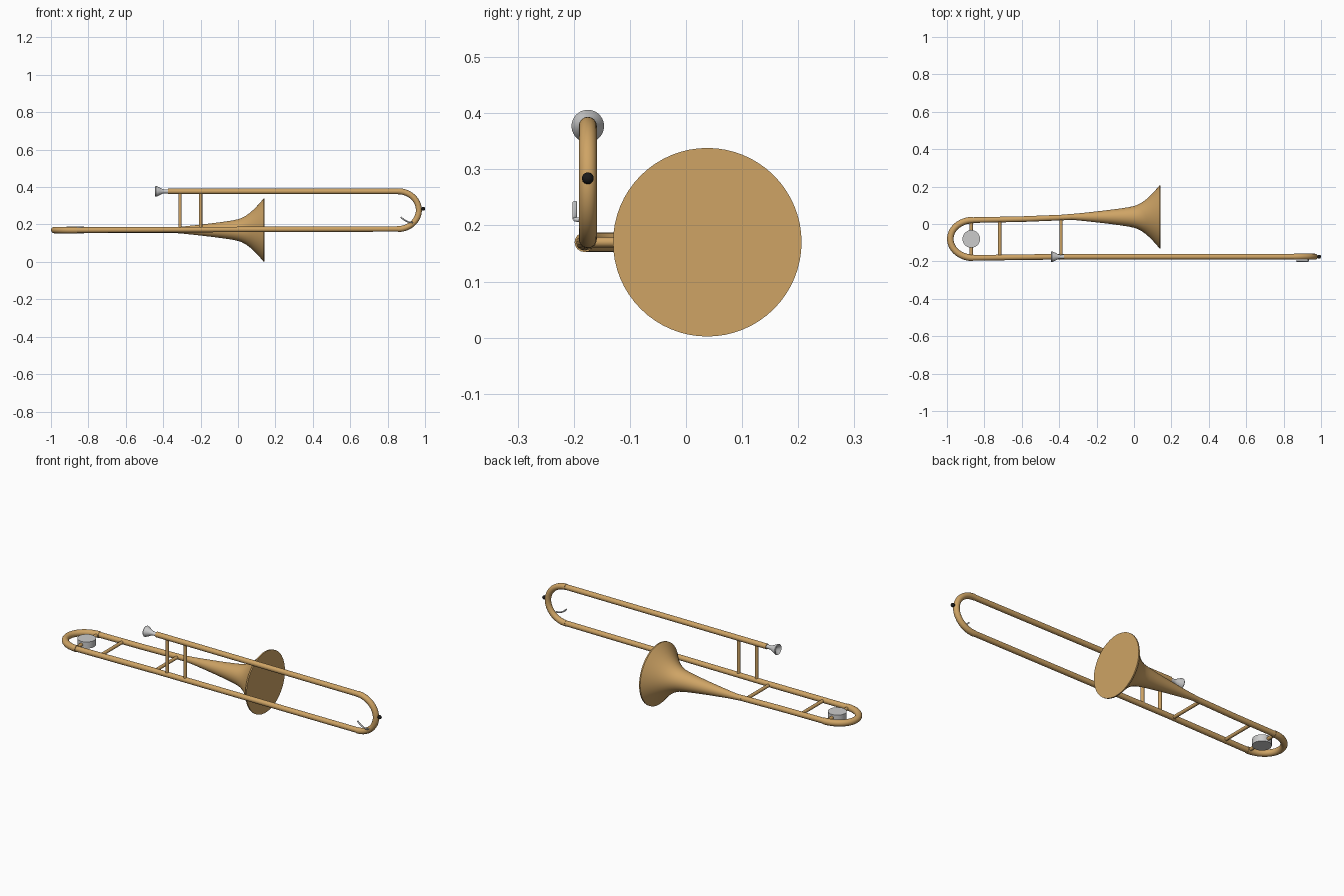
import bpy, bmesh, math
from mathutils import Vector

if "Cube" in bpy.data.objects:
    bpy.data.objects.remove(bpy.data.objects["Cube"])


def material(name, color):
    m = bpy.data.materials.new(name)
    m.diffuse_color = color
    m.use_nodes = True
    m.node_tree.nodes["Principled BSDF"].inputs["Base Color"].default_value = m.diffuse_color
    return m


BRASS = material("brass", (0.62, 0.37, 0.13, 1))
BLACK = material("black_rubber", (0.01, 0.01, 0.01, 1))


def add(name, mesh, mat=None):
    ob = bpy.data.objects.new(name, mesh)
    bpy.context.collection.objects.link(ob)
    if mat:
        mesh.materials.clear()
        mesh.materials.append(mat)
    return ob


def tube(name, points, radius, mat=BRASS):
    """Round capped tube swept along points."""
    cu = bpy.data.curves.new(name, 'CURVE')
    cu.dimensions = '3D'
    cu.bevel_depth = radius
    cu.bevel_resolution = 6
    cu.use_fill_caps = True
    sp = cu.splines.new('POLY')
    sp.points.add(len(points) - 1)
    for p, co in zip(sp.points, points):
        p.co = (*co, 1)
    tmp = bpy.data.objects.new(name + "_path", cu)
    bpy.context.collection.objects.link(tmp)
    bpy.context.view_layer.update()
    mesh = bpy.data.meshes.new_from_object(tmp)
    bpy.data.objects.remove(tmp)
    return add(name, mesh, mat)


def lathe(name, profile, y, z, mat=None, segments=64):
    """Revolve (x, radius) pairs about an axis parallel to x."""
    bm = bmesh.new()
    vs = [bm.verts.new((x, y, z + r)) for x, r in profile]
    es = [bm.edges.new(pair) for pair in zip(vs, vs[1:])]
    bmesh.ops.spin(bm, geom=vs + es, cent=(0, y, z), axis=(1, 0, 0),
                   angle=2 * math.pi, steps=segments)
    bmesh.ops.remove_doubles(bm, verts=bm.verts, dist=1e-5)
    bmesh.ops.recalc_face_normals(bm, faces=bm.faces)
    mesh = bpy.data.meshes.new(name)
    bm.to_mesh(mesh)
    bm.free()
    return add(name, mesh, mat)


def half_turn(start, depth, half, steps=28):
    """Offsets (along, across) of a half ellipse, from +half to -half."""
    return [(start + depth * math.sin(math.pi * i / steps),
             half * math.cos(math.pi * i / steps)) for i in range(steps + 1)]


SY, LOW, HIGH = -0.175, 0.172, 0.377   # slide plane and tube heights
BY = 0.038                             # bell axis

# Hand slide: two long tubes and the end bow
tube("upper_slide_tube", [(-0.375, SY, HIGH), (0.86, SY, HIGH)], 0.0145)
tube("lower_slide_tube", [(-0.42, SY, LOW), (0.86, SY, LOW + 0.004)], 0.0145)
tube("slide_bow", [(a, SY, 0.2765 + b) for a, b in half_turn(0.855, 0.112, 0.101)], 0.016)

# Tuning bow at the rear, with its two legs
tube("tuning_bow", [(-a, -0.08 + b, 0.17) for a, b in half_turn(0.86, 0.122, 0.101)], 0.0175)
tube("bell_leg", [(-0.86, 0.021, 0.17), (-0.6, 0.026, 0.17), (-0.30, BY, 0.17)], 0.015)
tube("slide_leg", [(-0.86, -0.181, 0.17), (-0.40, SY, LOW)], 0.015)

# Flared bell with closed mouth
lathe("bell", [(-0.37, 0), (-0.37, 0.013), (-0.30, 0.0185), (-0.22, 0.027), (-0.15, 0.035),
               (-0.08, 0.044), (-0.03, 0.0515), (0.0, 0.058), (0.02, 0.065), (0.04, 0.0755),
               (0.06, 0.0895), (0.08, 0.107), (0.10, 0.127), (0.12, 0.149), (0.136, 0.168),
               (0.143, 0.168), (0.143, 0)], BY, 0.17, BRASS)

# Braces
for i, x in enumerate((-0.31, -0.20)):
    tube(f"slide_brace_{i + 1}", [(x, SY, LOW), (x, SY, HIGH)], 0.009)
for i, x in enumerate((-0.87, -0.718, -0.39)):
    tube(f"bell_brace_{i + 1}", [(x, -0.178, 0.17), (x, 0.025, 0.17)], 0.009)

# Balance weight
bm = bmesh.new()
bmesh.ops.create_cone(bm, cap_ends=True, segments=48, radius1=0.047, radius2=0.047, depth=0.036)
bmesh.ops.translate(bm, verts=bm.verts, vec=(-0.87, -0.08, 0.17))
mesh = bpy.data.meshes.new("balance_weight")
bm.to_mesh(mesh)
bm.free()
add("balance_weight", mesh)

# Mouthpiece with hollow cup
lathe("mouthpiece", [(-0.425, 0), (-0.430, 0.013), (-0.440, 0.023), (-0.443, 0.027),
                     (-0.439, 0.029), (-0.433, 0.027), (-0.420, 0.021), (-0.405, 0.013),
                     (-0.395, 0.0105), (-0.365, 0.011), (-0.365, 0)], SY, HIGH, segments=40)

# Rubber bumper
bm = bmesh.new()
bmesh.ops.create_uvsphere(bm, u_segments=24, v_segments=12, radius=0.0105)
bmesh.ops.translate(bm, verts=bm.verts, vec=(0.9895, SY, 0.284))
mesh = bpy.data.meshes.new("bumper")
bm.to_mesh(mesh)
bm.free()
add("bumper", mesh, BLACK)

# Water key: curved lever and its pivot
lever = [(0.870, 0.241), (0.880, 0.231), (0.892, 0.222), (0.906, 0.215), (0.920, 0.211), (0.932, 0.211)]
tube("water_key_lever", [(x, -0.198, z) for x, z in lever], 0.004, None)
tube("water_key_pivot", [(0.930, -0.198, 0.211), (0.934, -0.178, 0.208)], 0.004, None)

# Smooth shading with sharp rims
for ob in bpy.context.scene.objects:
    ob.select_set(True)
    bpy.context.view_layer.objects.active = ob
bpy.ops.object.shade_smooth_by_angle(angle=math.radians(35))
